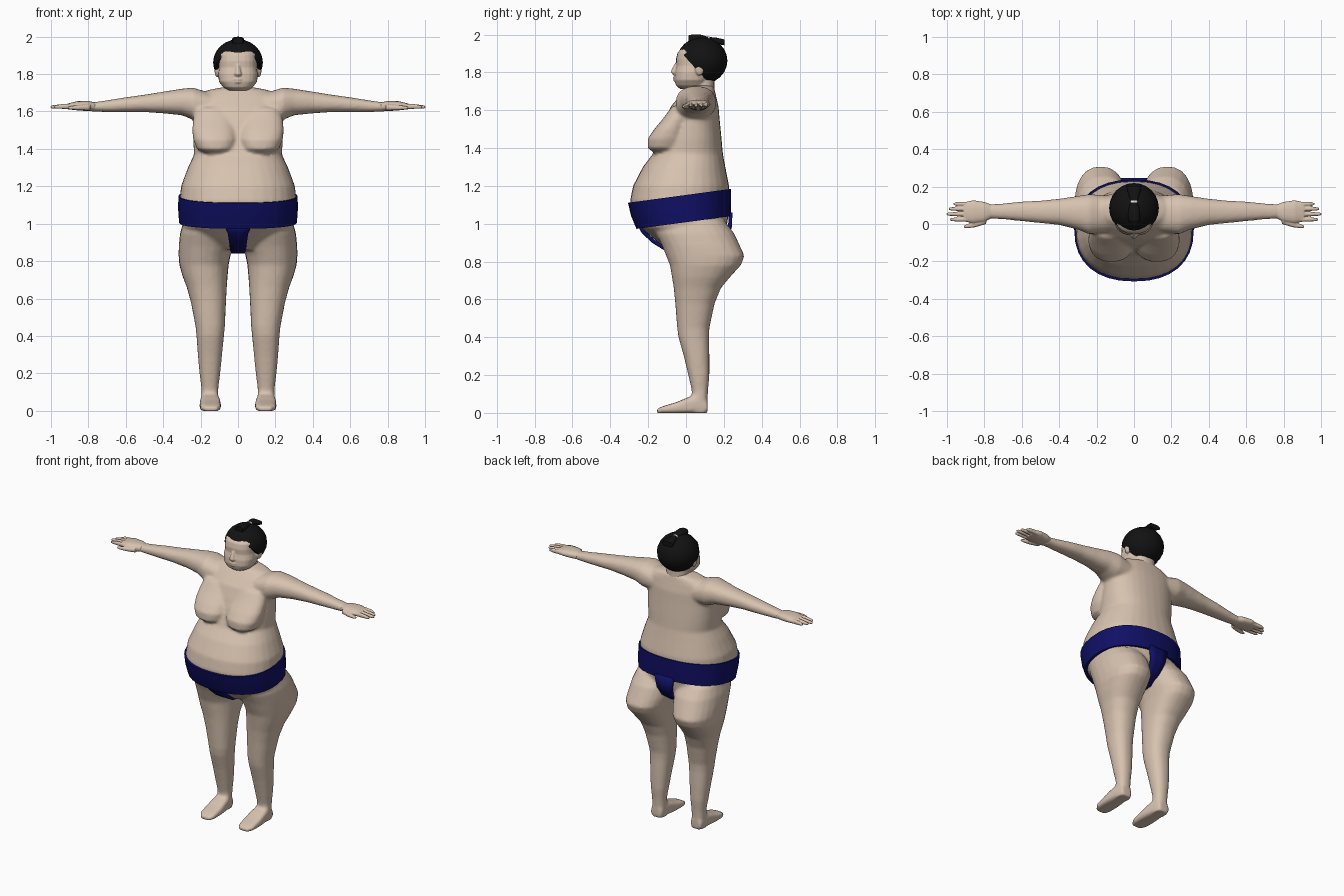
import bpy, bmesh, math
from mathutils import Matrix, Vector


def material(name, rgb):
    m = bpy.data.materials.new(name)
    m.diffuse_color = (*rgb, 1)
    return m


SKIN = material("skin", (0.68, 0.54, 0.43))
NAVY = material("navy cloth", (0.005, 0.005, 0.13))
BLACK = material("black hair", (0.006, 0.006, 0.006))
WHITE = material("white tie", (0.8, 0.8, 0.78))


def loft(bm, axis, sections, power=2.3, sides=24, mirror=False, closed=False, tilt=0):
    """Rounded sections (pos, u0, u1, v0, v1) stacked on an axis; u, v follow it cyclically."""
    for side in ((1, -1) if mirror else (1,)):
        rings = []
        for pos, u0, u1, v0, v1 in sections:
            ring = []
            for i in range(sides):
                a = 2 * math.pi * i / sides
                c, s = math.cos(a), math.sin(a)
                u = (u0 + u1) / 2 + (u1 - u0) / 2 * math.copysign(abs(c) ** (2 / power), c)
                v = (v0 + v1) / 2 + (v1 - v0) / 2 * math.copysign(abs(s) ** (2 / power), s)
                p = {"X": (pos, u, v), "Y": (v, pos, u), "Z": (u, v, pos + tilt * v)}[axis]
                ring.append(bm.verts.new((side * p[0], p[1], p[2])))
            rings.append(ring)
        pairs = list(zip(rings, rings[1:]))
        if closed:
            pairs.append((rings[-1], rings[0]))
        else:
            bm.faces.new(rings[0])
            bm.faces.new(rings[-1])
        for r, t in pairs:
            for i in range(sides):
                j = (i + 1) % sides
                bm.faces.new((r[i], r[j], t[j], t[i]))


def ellipsoid(bm, centre, radii, segments=24):
    m = Matrix.Translation(centre) @ Matrix.Diagonal((*radii, 1))
    return bmesh.ops.create_uvsphere(bm, u_segments=segments, v_segments=segments // 2,
                                     radius=1, matrix=m)


def finish(bm, name, mat, voxel=0, smooth=0, angle=45):
    """Turn the bmesh into an object, fusing its parts into one skin if voxel is set."""
    bmesh.ops.recalc_face_normals(bm, faces=bm.faces)
    me = bpy.data.meshes.new(name)
    bm.to_mesh(me)
    bm.free()
    me.materials.append(mat)
    me.shade_smooth()
    ob = bpy.data.objects.new(name, me)
    bpy.context.collection.objects.link(ob)
    if voxel:
        r = ob.modifiers.new("fuse", "REMESH")
        r.mode = "VOXEL"
        r.voxel_size = voxel
        r.use_smooth_shade = True
        s = ob.modifiers.new("soften", "SMOOTH")
        s.factor = 0.5
        s.iterations = smooth
    else:
        me.set_sharp_from_angle(angle=math.radians(angle))
    return ob


def sym(rows):
    """Sections centred on x: (z, half width, y front, y back)."""
    return [(z, -w, w, f, b) for z, w, f, b in rows]


# body: torso, breasts, arms, legs and feet in one skin
bm = bmesh.new()
loft(bm, "Z", sym([
    (0.86, .11, -.10, .10), (0.92, .23, -.17, .19), (0.98, .295, -.24, .215),
    (1.05, .305, -.28, .225), (1.12, .312, -.296, .228), (1.20, .305, -.28, .228),
    (1.30, .268, -.228, .208), (1.37, .235, -.175, .195), (1.45, .24, -.145, .188),
    (1.55, .24, -.11, .178), (1.62, .24, -.08, .172), (1.68, .23, -.03, .158),
    (1.715, .16, .0, .15), (1.73, .08, .02, .145)]), sides=32)
loft(bm, "Z", [
    (1.375, .06, .17, -.17, -.05), (1.40, .02, .22, -.203, -.02), (1.45, .004, .24, -.202, 0),
    (1.50, .008, .245, -.168, 0), (1.56, .02, .24, -.118, .02), (1.62, .05, .22, -.075, .04)],
    mirror=True)
loft(bm, "X", [
    (.12, -.04, .15, 1.55, 1.69), (.24, -.055, .16, 1.555, 1.728), (.30, -.03, .15, 1.58, 1.722),
    (.40, -.005, .135, 1.59, 1.706), (.50, .005, .125, 1.597, 1.69), (.60, .015, .12, 1.597, 1.676),
    (.70, .025, .11, 1.597, 1.66), (.79, .03, .105, 1.60, 1.647)], mirror=True)
loft(bm, "Z", [
    (1.02, .03, .29, -.15, .20), (.95, .015, .31, -.16, .255), (.88, .025, .317, -.125, .287),
    (.83, .04, .318, -.105, .31), (.78, .05, .314, -.085, .29), (.72, .055, .297, -.075, .235),
    (.66, .06, .274, -.065, .185), (.58, .064, .252, -.057, .152), (.45, .07, .227, -.047, .124),
    (.40, .075, .222, -.04, .122), (.30, .085, .215, -.012, .124), (.20, .095, .206, .012, .124),
    (.12, .105, .196, .03, .117), (.06, .105, .196, .03, .114), (0, .105, .196, .03, .112)],
    mirror=True)
loft(bm, "Y", [
    (-.153, -.002, .022, .11, .18), (-.12, -.002, .036, .093, .202), (-.05, -.002, .057, .09, .206),
    (0, -.002, .078, .094, .204), (.05, -.002, .095, .10, .20), (.115, -.002, .06, .112, .19)],
    power=4, mirror=True)
finish(bm, "body", SKIN, voxel=0.01, smooth=6)

# hands: palm, four fingers and thumb, mirrored
bm = bmesh.new()
loft(bm, "X", [(.76, .032, .103, 1.602, 1.648), (.80, .01, .118, 1.602, 1.656),
               (.86, .004, .127, 1.606, 1.655), (.91, .014, .116, 1.612, 1.643)], mirror=True)
for y, tip in ((.024, .985), (.053, 1.002), (.081, .99), (.107, .965)):
    loft(bm, "X", [(.87, y - .012, y + .012, 1.612, 1.644), (.94, y - .011, y + .011, 1.614, 1.640),
                   (tip - .012, y - .009, y + .009, 1.615, 1.634),
                   (tip, y - .005, y + .005, 1.618, 1.629)], sides=10, mirror=True)
loft(bm, "X", [(.79, .0, .04, 1.605, 1.64), (.85, -.018, .014, 1.607, 1.635),
               (.89, -.022, .0, 1.61, 1.63), (.91, -.02, -.008, 1.613, 1.626)], sides=10, mirror=True)
finish(bm, "hands", SKIN, voxel=0.004, smooth=2)

# head: skull, neck, nose, lips and ears
bm = bmesh.new()
loft(bm, "Z", sym([
    (1.712, .05, -.03, .09), (1.73, .08, -.053, .11), (1.76, .102, -.062, .12),
    (1.80, .107, -.06, .135), (1.835, .102, -.051, .145), (1.87, .104, -.053, .16),
    (1.905, .103, -.045, .165), (1.94, .085, -.01, .16), (1.965, .05, .03, .13)]), power=2.5)
loft(bm, "Z", sym([(1.66, .09, .01, .155), (1.72, .075, .02, .15), (1.79, .075, .02, .15)]))
loft(bm, "Z", sym([(1.785, .014, -.066, -.03), (1.80, .022, -.08, -.03),
                   (1.815, .016, -.076, -.03), (1.85, .009, -.058, -.03)]), sides=12)
ellipsoid(bm, (0, -.055, 1.772), (.026, .016, .007), 12)
ellipsoid(bm, (0, -.055, 1.758), (.022, .014, .007), 12)
for s in (1, -1):
    ellipsoid(bm, (s * .112, .072, 1.825), (.014, .026, .042), 16)
finish(bm, "head", SKIN, voxel=0.005, smooth=3)

# hair cap, cut along a sloping hairline
bm = bmesh.new()
ellipsoid(bm, (0, .085, 1.862), (.133, .134, .124))
cut = bmesh.ops.bisect_plane(bm, geom=bm.verts[:] + bm.edges[:] + bm.faces[:],
                             plane_co=(0, -.035, 1.915), plane_no=Vector((0, -.175, -.16)),
                             clear_outer=True)
bmesh.ops.holes_fill(bm, edges=[e for e in bm.edges if e.is_boundary], sides=0)
finish(bm, "hair", BLACK)

# topknot with a thin tie
bm = bmesh.new()
loft(bm, "Y", [(.012, 1.955, 1.995, -.026, .026), (.03, 1.955, 2.0, -.033, .033),
               (.08, 1.955, 1.999, -.03, .03), (.12, 1.955, 1.987, -.018, .018),
               (.16, 1.95, 1.984, -.03, .03), (.203, 1.943, 1.974, -.042, .042)], power=3, sides=16)
finish(bm, "topknot", BLACK)
bm = bmesh.new()
loft(bm, "Y", [(.115, 1.96, 1.99, -.02, .02), (.125, 1.96, 1.989, -.02, .02)], power=3, sides=16)
finish(bm, "topknot_tie", WHITE)

# belt: thick tilted band
bm = bmesh.new()
loft(bm, "Z", sym([(1.008, .315, -.262, .236), (1.08, .32, -.29, .238), (1.152, .319, -.307, .238),
                   (1.152, .296, -.28, .215), (1.008, .28, -.225, .205)]),
     sides=32, closed=True, tilt=0.135)
finish(bm, "belt", NAVY)

# strap running from the belt front, under the crotch and up the back
bm = bmesh.new()
path = [(-.25, 1.0, .075), (-.225, .955, .055), (-.17, .905, .047), (-.11, .868, .042),
        (0, .85, .035), (.12, .862, .035), (.20, .92, .04), (.232, .98, .055), (.236, 1.06, .07)]
rows = [[bm.verts.new((x, y, z)) for x in (-w, -w / 3, w / 3, w)] for y, z, w in path]
for r, t in zip(rows, rows[1:]):
    for i in range(3):
        bm.faces.new((r[i], r[i + 1], t[i + 1], t[i]))
strap = finish(bm, "strap", NAVY)
sol = strap.modifiers.new("thickness", "SOLIDIFY")
sol.thickness = 0.02
sol.offset = 0
